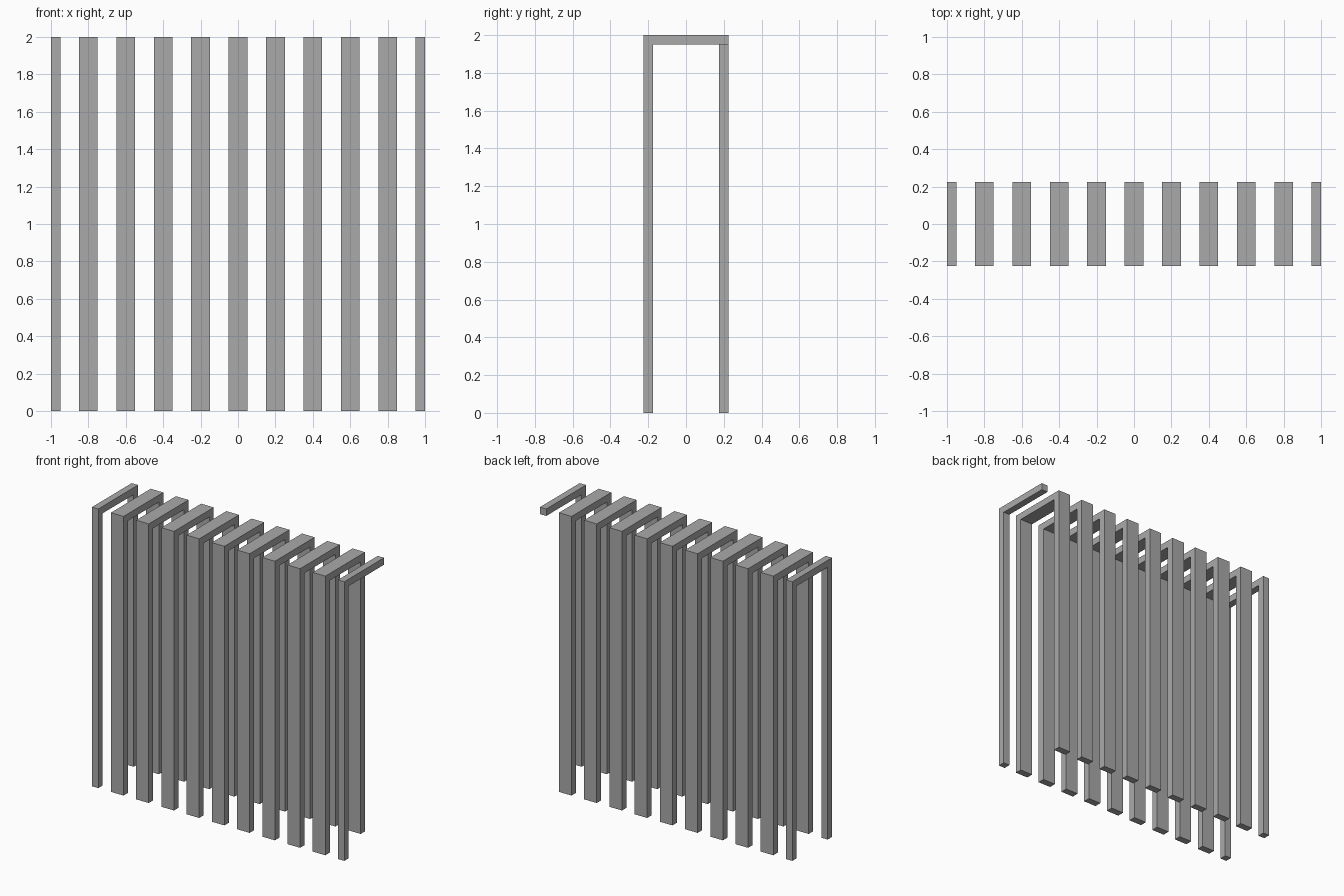
import bpy
import bmesh

# Remove the default cube
cube = bpy.data.objects.get("Cube")
if cube:
    bpy.data.objects.remove(cube, do_unlink=True)

HEIGHT = 2.0
HALF_DEPTH = 0.225
THICK = 0.05

# Single flat grey
grey = bpy.data.materials.new("plain_grey")
grey.use_nodes = True
colour = (0.4, 0.4, 0.4, 1.0)
grey.diffuse_color = colour
grey.node_tree.nodes["Principled BSDF"].inputs["Base Color"].default_value = colour


def make_arch(name, x_min, x_max, back_post=True):
    """Extrude a side profile (y, z) of an arch along x."""
    d, under = HALF_DEPTH, HEIGHT - THICK
    profile = [(-d, 0), (-d + THICK, 0), (-d + THICK, under)]
    if back_post:
        profile += [(d - THICK, under), (d - THICK, 0), (d, 0)]
    else:
        profile += [(d, under)]
    profile += [(d, HEIGHT), (-d, HEIGHT)]

    bm = bmesh.new()
    face = bm.faces.new([bm.verts.new((x_min, y, z)) for y, z in profile])
    result = bmesh.ops.extrude_face_region(bm, geom=[face], use_keep_orig=True)
    moved = [v for v in result["geom"] if isinstance(v, bmesh.types.BMVert)]
    bmesh.ops.translate(bm, verts=moved, vec=(x_max - x_min, 0, 0))
    bmesh.ops.recalc_face_normals(bm, faces=bm.faces)
    mesh = bpy.data.meshes.new(name)
    bm.to_mesh(mesh)
    bm.free()
    mesh.materials.append(grey)
    bpy.context.collection.objects.link(bpy.data.objects.new(name, mesh))


# Row of nine full-width arches
for i in range(9):
    x = -0.8 + 0.2 * i
    make_arch(f"arch_{i + 1}", x - THICK, x + THICK)

# Half-width arches at the ends; the +x one has no back post
make_arch("right_end_arch", -1.0, -1.0 + THICK)
make_arch("left_end_arch", 1.0 - THICK, 1.0, back_post=False)
